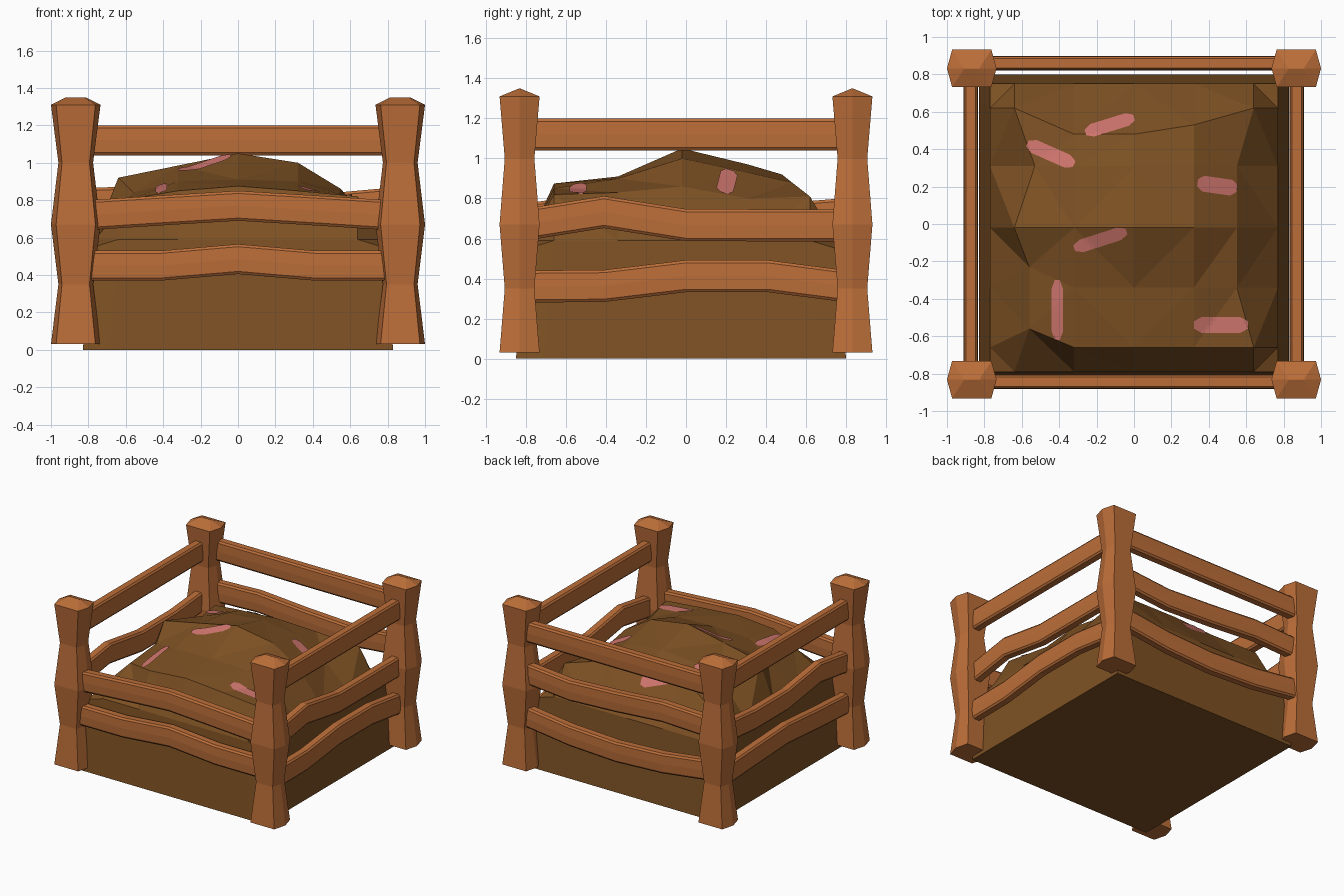
import bpy, bmesh
from math import sin, cos, pi
from mathutils import Vector
from mathutils.bvhtree import BVHTree

if "Cube" in bpy.data.objects:
    bpy.data.objects.remove(bpy.data.objects["Cube"])


def material(name, rgb):
    m = bpy.data.materials.new(name)
    m.use_nodes = True
    m.diffuse_color = (*rgb, 1)
    m.node_tree.nodes["Principled BSDF"].inputs["Base Color"].default_value = (*rgb, 1)
    return m


wood = material("warm wood", (0.50, 0.155, 0.04))
earth = material("brown earth", (0.205, 0.082, 0.017))
pink = material("worm pink", (0.63, 0.18, 0.155))


def finish(name, bm, mat):
    bmesh.ops.recalc_face_normals(bm, faces=bm.faces)
    mesh = bpy.data.meshes.new(name)
    bm.to_mesh(mesh)
    bm.free()
    mesh.materials.append(mat)
    ob = bpy.data.objects.new(name, mesh)
    bpy.context.collection.objects.link(ob)
    return ob


def loft(name, loops, mat):
    """Bridge a row of equal closed loops and cap both ends."""
    bm = bmesh.new()
    rings = [[bm.verts.new(p) for p in loop] for loop in loops]
    n = len(rings[0])
    for a, b in zip(rings, rings[1:]):
        for i in range(n):
            j = (i + 1) % n
            bm.faces.new((a[i], a[j], b[j], b[i]))
    bm.faces.new(rings[0])
    bm.faces.new(rings[-1])
    return finish(name, bm, mat)


# Corner posts: six-sided, pinched twice, with a ridged cap
HEX = [(0.105, 0.1), (0.1325, 0), (0.105, -0.1),
       (-0.105, -0.1), (-0.1325, 0), (-0.105, 0.1)]
LEVELS = [(0.03, 1, 1), (0.35, 0.7, 0.74), (0.67, 1, 1),
          (1.0, 0.7, 0.74), (1.31, 1, 1), (1.35, 0.4, 0.03)]
for side, sx in (("left", 1), ("right", -1)):
    for end, sy in (("front", -1), ("back", 1)):
        loft(f"{end}_{side}_post",
             [[(sx * 0.8675 + x * kx, sy * 0.832 + y * ky, z) for x, y in HEX]
              for z, kx, ky in LEVELS], wood)

# Rails: chamfered planks with wavy centre lines
half = [(0.025, 0.08), (0.036, 0.066), (0.039, 0), (0.036, -0.066), (0.025, -0.08)]
PLANK = half + [(-t, h) for t, h in reversed(half)]


def rail(name, axis, offset, heights):
    reach = 0.8 if axis == "x" else 0.77
    stops = [-reach, -0.41, 0, 0.41, reach]
    loops = []
    for s, z in zip(stops, heights):
        loops.append([(s, offset + t, z + h) if axis == "x" else (offset + t, s, z + h)
                      for t, h in PLANK])
    loft(name, loops, wood)


straight = [1.12] * 5
rail("front_middle_rail", "x", -0.843, [0.72, 0.745, 0.77, 0.745, 0.72])
rail("front_low_rail", "x", -0.843, [0.45, 0.45, 0.485, 0.45, 0.45])
rail("back_top_rail", "x", 0.86, straight)
rail("back_middle_rail", "x", 0.86, [0.785, 0.8, 0.77, 0.75, 0.785])
rail("back_low_rail", "x", 0.86, [0.44, 0.39, 0.37, 0.39, 0.44])
rail("left_top_rail", "y", 0.87, straight)
rail("left_middle_rail", "y", 0.87, [0.675, 0.732, 0.667, 0.666, 0.666])
rail("left_low_rail", "y", 0.87, [0.36, 0.363, 0.412, 0.412, 0.365])
rail("right_top_rail", "y", -0.873, straight)
rail("right_middle_rail", "y", -0.873, [0.7, 0.75, 0.69, 0.69, 0.72])
rail("right_low_rail", "y", -0.873, [0.37, 0.39, 0.42, 0.4, 0.38])

# Earth mound: faceted height grid, skirt and base
XS = [-0.77, -0.64, -0.32, 0, 0.32, 0.64, 0.77]
YS = [-0.79, -0.66, -0.34, -0.02, 0.31, 0.62, 0.75]
TOP = [[0.81, 0.85, 0.875, 0.85, 0.82],
       [0.84, 0.90, 0.91, 0.90, 0.83],
       [0.92, 0.985, 1.05, 1.0, 0.86],
       [0.86, 0.94, 0.97, 0.93, 0.80],
       [0.80, 0.90, 0.92, 0.88, 0.81]]
SHIFT = {(1, 1): (0.08, 0.1), (1, 2): (0.08, 0.11), (1, 4): (0.11, 0),
         (2, 5): (0, -0.14), (3, 5): (0, -0.14), (4, 5): (0, -0.09),
         (5, 2): (-0.09, 0), (5, 3): (-0.09, 0), (5, 4): (-0.09, 0)}
bm = bmesh.new()
grid = {}
for i, x in enumerate(XS):
    for j, y in enumerate(YS):
        if i in (0, 6) or j in (0, 6):
            z = 0.55 if i in (0, 6) and j in (0, 6) else 0.59
        else:
            z = TOP[j - 1][i - 1]
        dx, dy = SHIFT.get((i, j), (0, 0))
        grid[i, j] = bm.verts.new((x + dx, y + dy, z))
for i in range(6):
    for j in range(6):
        bm.faces.new((grid[i, j], grid[i + 1, j], grid[i + 1, j + 1], grid[i, j + 1]))
rim = [e for e in bm.edges if e.is_boundary]
made = bmesh.ops.extrude_edge_only(bm, edges=rim)["geom"]
for v in (g for g in made if isinstance(g, bmesh.types.BMVert)):
    v.co = (v.co.x * 0.83 / 0.77, (v.co.y + 0.02) * 0.825 / 0.77 - 0.025, 0)
bmesh.ops.holes_fill(bm, edges=[e for e in bm.edges if e.is_boundary], sides=0)
bmesh.ops.triangulate(bm, faces=[f for f in bm.faces if f.calc_center_median().z > 0.5])
bmesh.ops.recalc_face_normals(bm, faces=bm.faces)
ground = BVHTree.FromBMesh(bm)
finish("earth_mound", bm, earth)


# Worms: thin rounded strips lying on the mound
def worm(name, start, end, width):
    a, b = Vector((*start, 0)), Vector((*end, 0))
    along = (b - a).normalized()
    across = Vector((-along.y, along.x, 0))
    bm = bmesh.new()
    rows = []
    steps = 14
    for i in range(steps + 1):
        t = i / steps
        taper = min(1, 0.45 + 4 * min(t, 1 - t))
        row = []
        for k in (-1, -0.5, 0, 0.5, 1):
            p = a.lerp(b, t) + across * (k * width * taper / 2)
            hit = ground.ray_cast(Vector((p.x, p.y, 2)), Vector((0, 0, -1)))[0]
            row.append(bm.verts.new(hit + Vector((0, 0, 0.007))))
        rows.append(row)
    for r, q in zip(rows, rows[1:]):
        for k in range(4):
            bm.faces.new((r[k], q[k], q[k + 1], r[k + 1]))
    finish(name, bm, pink)


worm("worm_back_right", (-0.57, 0.43), (-0.32, 0.32), 0.075)
worm("worm_back", (-0.26, 0.49), (0, 0.57), 0.07)
worm("worm_middle", (-0.32, -0.13), (-0.04, -0.04), 0.07)
worm("worm_front_right", (-0.41, -0.3), (-0.41, -0.62), 0.06)
worm("worm_front_left", (0.32, -0.54), (0.61, -0.54), 0.085)
worm("worm_left", (0.34, 0.22), (0.55, 0.19), 0.085)
